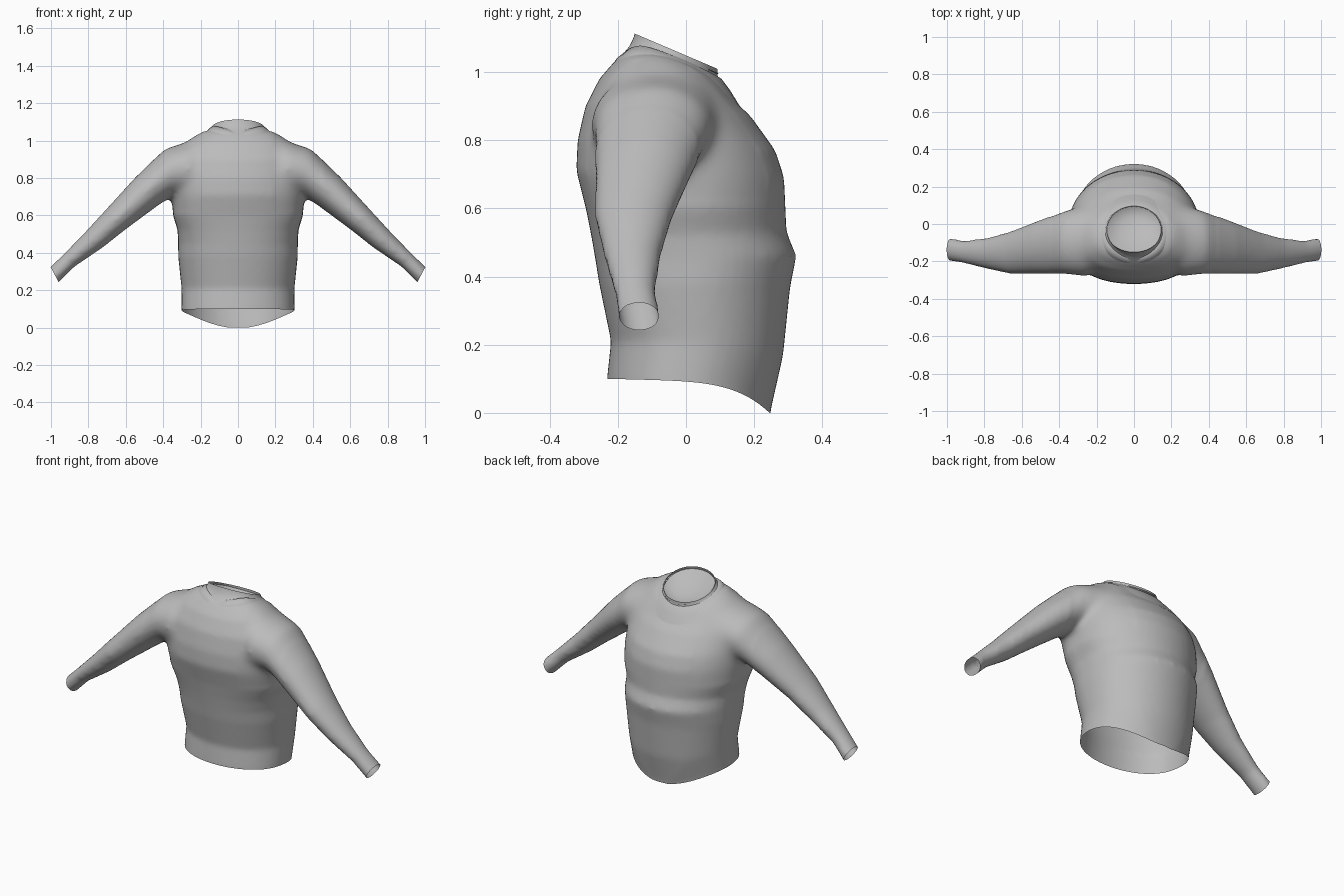
import bpy, bmesh, math
from mathutils import Vector

cube = bpy.data.objects.get("Cube")
if cube:
    bpy.data.objects.remove(cube)

cloth = bpy.data.materials.new("grey cloth")
cloth.use_nodes = True
GREY = (0.5, 0.5, 0.5, 1)
cloth.diffuse_color = GREY
cloth.node_tree.nodes["Principled BSDF"].inputs["Base Color"].default_value = GREY
SIDES = 48


def clamp(v):
    return max(0, min(1, v))


def torso_ring(w, yb, zb, yf, zf, lift=0, notch=0):
    """Tilted ring, flatter toward -y at chest height; lift raises its sides,
    notch cuts its back."""
    flat = 0.85 - 0.27 * clamp((zb - 0.25) * 3) * clamp((1.05 - zb) * 6)
    pts = []
    for i in range(SIDES):
        a = 2 * math.pi * i / SIDES
        c, s = math.cos(a), math.sin(a)
        if s < 0:
            s = -abs(s) ** flat
        t = (s + 1) / 2
        x = w * c
        z = zb + (zf - zb) * t + lift * c * c
        if s < 0:
            z -= notch * max(0, 1 - abs(x) / 0.13)
        pts.append(Vector((x, yb + (yf - yb) * t, z)))
    return pts


def arm_ring(side, xt, zt, xb, zb, y0, y1):
    """Oval ring through a top point, a bottom point and a depth range."""
    pts = []
    for i in range(SIDES):
        a = 2 * math.pi * i / SIDES
        u, v = (1 + math.cos(a)) / 2, (1 + math.sin(a)) / 2
        pts.append(Vector((side * (xb + (xt - xb) * u), y0 + (y1 - y0) * v,
                           zb + (zt - zb) * u)))
    return pts


def loft(bm, rings, cap_start=True, cap_end=True):
    rows = [[bm.verts.new(p) for p in r] for r in rings]
    for a, b in zip(rows, rows[1:]):
        for i in range(SIDES):
            j = (i + 1) % SIDES
            bm.faces.new((a[i], a[j], b[j], b[i]))
    if cap_start:
        bm.faces.new(rows[0][::-1])
    if cap_end:
        bm.faces.new(rows[-1])


def finish(bm, name):
    bmesh.ops.recalc_face_normals(bm, faces=bm.faces)
    me = bpy.data.meshes.new(name)
    bm.to_mesh(me)
    bm.free()
    me.materials.append(cloth)
    me.shade_smooth()
    ob = bpy.data.objects.new(name, me)
    bpy.context.collection.objects.link(ob)
    return ob


# Torso from below the hem up over the shoulders and through the neck
TORSO = [
    (.3, -.235, -.05, .235, -.05), (.302, -.232, .1, .247, .1),
    (.302, -.22, .21, .285, .22), (.32, -.255, .38, .308, .38),
    (.32, -.266, .45, .324, .46), (.324, -.278, .52, .295, .53),
    (.348, -.294, .6, .292, .6), (.355, -.322, .71, .288, .69),
    (.35, -.318, .8, .262, .77), (.335, -.295, .9, .19, .87, .01),
    (.29, -.254, .98, .145, .912, .035), (.21, -.215, 1.025, .113, .955, .045),
    (.148, -.168, 1.07, .092, .975, .02), (.142, -.15, 1.11, .094, 1.02),
    (.142, -.142, 1.18, .092, 1.1)]
# Sleeve: top point, bottom point, depth range
SLEEVE = [
    (.1, .96, .16, .74, -.22, 0), (.26, .997, .26, .7, -.282, .1),
    (.39, .957, .34, .71, -.268, .072), (.55, .802, .455, .633, -.266, .02),
    (.705, .632, .605, .522, -.267, -.04), (.82, .507, .725, .427, -.242, -.073),
    (.935, .39, .875, .325, -.21, -.09), (1.005, .322, .958, .242, -.197, -.077),
    (1.055, .275, 1.01, .19, -.197, -.07)]

bm = bmesh.new()
loft(bm, [torso_ring(*r) for r in TORSO])
for side in (-1, 1):
    loft(bm, [arm_ring(side, *r) for r in SLEEVE])
body = finish(bm, "sweater_body")

# Fuse torso and sleeves into one smooth skin
fuse = body.modifiers.new("fuse", 'REMESH')
fuse.mode = 'VOXEL'
fuse.voxel_size = 0.014
soft = body.modifiers.new("soften", 'SMOOTH')
soft.iterations = 6
dg = bpy.context.evaluated_depsgraph_get()
skin = bpy.data.meshes.new_from_object(body.evaluated_get(dg))
body.modifiers.clear()

bm = bmesh.new()
bm.from_mesh(skin)

# Blend the shoulder seams
seam = [v for v in bm.verts if 0.19 < abs(v.co.x) < 0.45 and v.co.z > 0.62]
for step in range(14):
    bmesh.ops.smooth_vert(bm, verts=seam, factor=0.5, use_axis_x=True,
                          use_axis_y=True, use_axis_z=True)

# Open the hem, cuffs and neck
CUTS = [((0, 0, .1), (0, 0, -1)), ((0, -.14, 1.108), (0, .098, .23)),
        ((1, 0, .32), (.075, 0, -.04)), ((-1, 0, .32), (-.075, 0, -.04))]
for co, no in CUTS:
    bmesh.ops.bisect_plane(bm, geom=bm.verts[:] + bm.edges[:] + bm.faces[:],
                           plane_co=co, plane_no=no, clear_outer=True)

# Hem drops toward the +y side
for v in bm.verts:
    x, y, z = v.co
    if abs(x) < 0.4 and z < 0.5:
        t = clamp((y + 0.23) / 0.475)
        drop = 0.012 * t + 0.088 * t ** 5
        v.co.z -= drop * clamp(1 - (z - 0.1) / 0.25)
bm.to_mesh(skin)
bm.free()
skin.shade_smooth()
skin.materials.clear()
skin.materials.append(cloth)
body.data = skin

# Shallow bowl closing the neck just inside its rim
bm = bmesh.new()
loft(bm, [torso_ring(.144, -.152, 1.098, .096, .995),
          torso_ring(.12, -.125, 1.072, .075, .985),
          torso_ring(.07, -.085, 1.04, .035, .985),
          torso_ring(.02, -.04, 1.015, -.01, 1.0)], cap_start=False)
finish(bm, "neck_lining")

# Folded collar lying around the neck, notched on the -y side
bm = bmesh.new()
loft(bm, [torso_ring(.148, -.162, 1.08, .096, .985, .012, .04),
          torso_ring(.158, -.184, 1.088, .104, .98, .015, .045),
          torso_ring(.185, -.205, 1.055, .13, .945, .025, .02),
          torso_ring(.213, -.222, 1.01, .165, .888, .045)],
     cap_start=False, cap_end=False)
finish(bm, "folded_collar")
